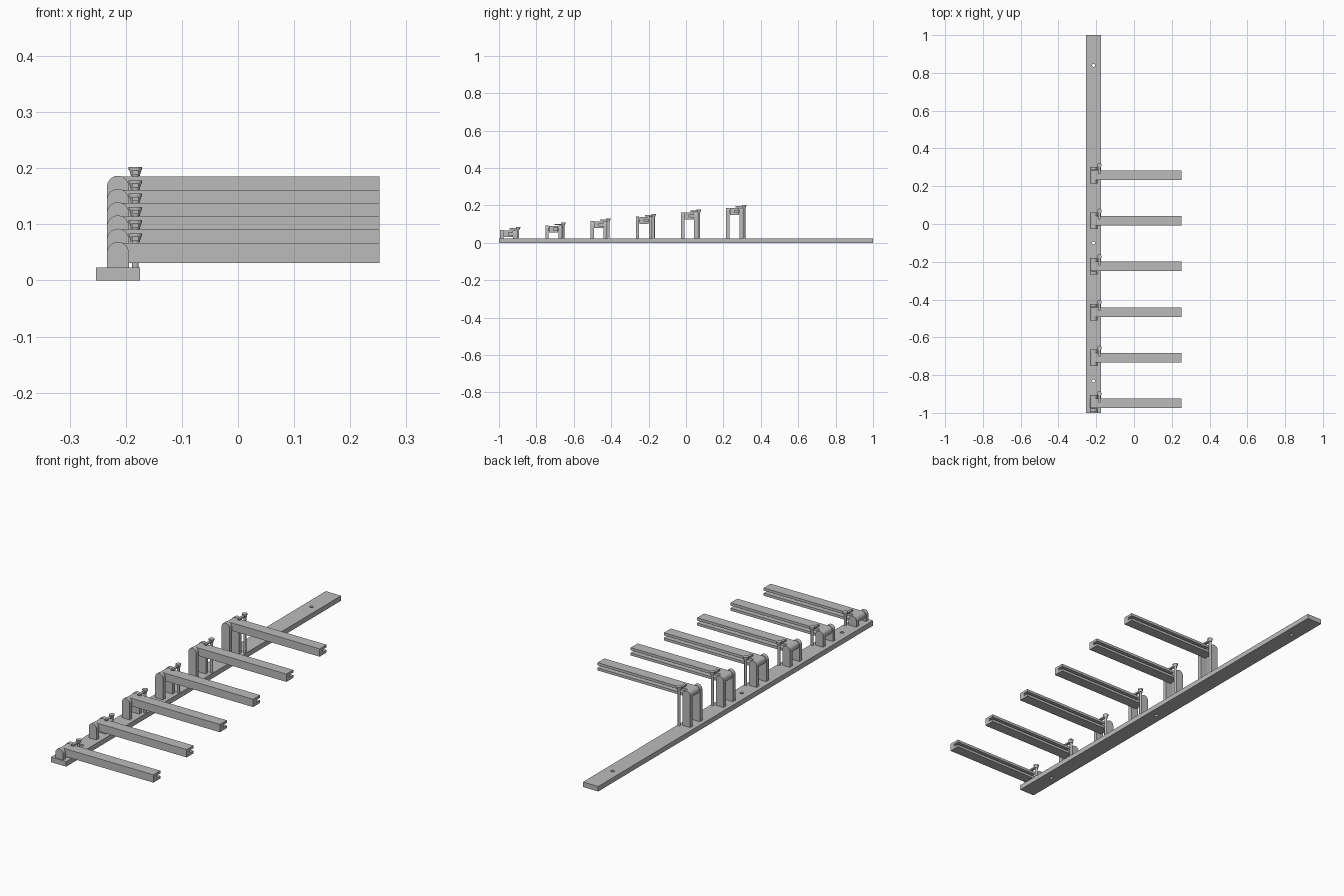
import bpy, bmesh, math
from mathutils import Vector

cube = bpy.data.objects.get("Cube")
if cube:
    bpy.data.objects.remove(cube, do_unlink=True)

grey = bpy.data.materials.new("plain grey")
grey.use_nodes = True
GREY = (0.5, 0.5, 0.5, 1)
grey.diffuse_color = GREY
grey.node_tree.nodes["Principled BSDF"].inputs["Base Color"].default_value = GREY


def finish(bm, name, smooth=False):
    bmesh.ops.recalc_face_normals(bm, faces=bm.faces)
    mesh = bpy.data.meshes.new(name)
    bm.to_mesh(mesh)
    bm.free()
    ob = bpy.data.objects.new(name, mesh)
    bpy.context.collection.objects.link(ob)
    mesh.materials.append(grey)
    if smooth:
        bpy.ops.object.select_all(action="DESELECT")
        ob.select_set(True)
        bpy.context.view_layer.objects.active = ob
        bpy.ops.object.shade_smooth_by_angle(angle=math.radians(35))
    return ob


def extrude(bm, points, offset):
    """Close a flat outline and push it along an offset."""
    face = bm.faces.new([bm.verts.new(p) for p in points])
    new = bmesh.ops.extrude_face_region(bm, geom=[face])["geom"]
    moved = [v for v in new if isinstance(v, bmesh.types.BMVert)]
    bmesh.ops.translate(bm, verts=moved, vec=offset)


def box(bm, x0, x1, y0, y1, z0, z1):
    extrude(bm, [(x0, y0, z0), (x1, y0, z0), (x1, y1, z0), (x0, y1, z0)],
            Vector((0, 0, z1 - z0)))


def circle(cx, cy, r, z, n=24):
    return [(cx + r * math.cos(i * math.tau / n),
             cy + r * math.sin(i * math.tau / n), z) for i in range(n)]


def lathe(name, x, y, profile, n=24):
    """Turn (radius, height) pairs around a vertical axis."""
    bm = bmesh.new()
    rings = [[bm.verts.new(p) for p in circle(x, y, r, z, n)] for r, z in profile]
    for a, b in zip(rings, rings[1:]):
        for i in range(n):
            j = (i + 1) % n
            bm.faces.new((a[i], a[j], b[j], b[i]))
    bm.faces.new(rings[0])
    bm.faces.new(rings[-1])
    return finish(bm, name, True)


PIVOT_X, BASE_TOP = -0.214, 0.023

# Long base strip with three drilled holes
bm = bmesh.new()
box(bm, -0.253, -0.175, -1, 1, 0, BASE_TOP)
base = finish(bm, "base_strip")
bm = bmesh.new()
for y in (-0.83, -0.1, 0.84):
    extrude(bm, circle(PIVOT_X, y, 0.008, -0.02), Vector((0, 0, 0.08)))
drill = finish(bm, "hole_cutter")
drill.hide_render = True
drill.hide_set(True)
cut = base.modifiers.new("holes", "BOOLEAN")
cut.object = drill
cut.solver = "EXACT"


def build_key(index):
    y = -0.95 + 0.2418 * index
    mid = 0.049 + 0.0236 * index
    top = mid + 0.018
    tag = "_" + str(index + 1)

    # Pair of round-topped upright plates
    r = 0.0195
    outline = [(PIVOT_X - r, BASE_TOP), (PIVOT_X + r, BASE_TOP)]
    outline += [(PIVOT_X + r * math.cos(a), mid + r * math.sin(a))
                for a in (i * math.pi / 20 for i in range(21))]
    bm = bmesh.new()
    for y0 in (y - 0.044, y + 0.026):
        extrude(bm, [(px, y0, pz) for px, pz in outline], Vector((0, 0.018, 0)))
    finish(bm, "pivot_uprights" + tag, True)

    # Pivot pin between the plates
    bm = bmesh.new()
    extrude(bm, [(px, y - 0.03, mid + pz) for px, pz, _ in circle(PIVOT_X, 0, 0.006, 0)],
            Vector((0, 0.06, 0)))
    finish(bm, "pivot_pin" + tag, True)

    # Arm with a channel along its rear side
    h, d, s = 0.018, 0.025, 0.006
    section = [(-d, -h), (d, -h), (d, -s), (0, -s), (0, s), (d, s), (d, h), (-d, h)]
    bm = bmesh.new()
    extrude(bm, [(-0.195, y + py, mid + pz) for py, pz in section],
            Vector((0.447, 0, 0)))
    finish(bm, "arm" + tag)

    # Rounded arm end held by the pin
    nose = [(-0.195, mid - h), (-0.195, mid + h)]
    nose += [(PIVOT_X - h * math.sin(a), mid + h * math.cos(a))
             for a in (i * math.pi / 16 for i in range(17))]
    bm = bmesh.new()
    extrude(bm, [(px, y - d, pz) for px, pz in nose], Vector((0, 2 * d, 0)))
    finish(bm, "arm_end" + tag, True)

    # Stop rod with flared knob and a small lever over the arm
    rod_x, rod_y = -0.183, y + 0.052
    lathe("stop_rod" + tag, rod_x, rod_y,
          [(0.006, BASE_TOP), (0.006, top + 0.001), (0.008, top + 0.001),
           (0.009, top + 0.006), (0.011, top + 0.012), (0.012, top + 0.012),
           (0.012, top + 0.017)])
    bm = bmesh.new()
    box(bm, rod_x - 0.006, rod_x + 0.006, y + 0.006, rod_y, top + 0.004, top + 0.011)
    finish(bm, "stop_lever" + tag)


for i in range(6):
    build_key(i)
